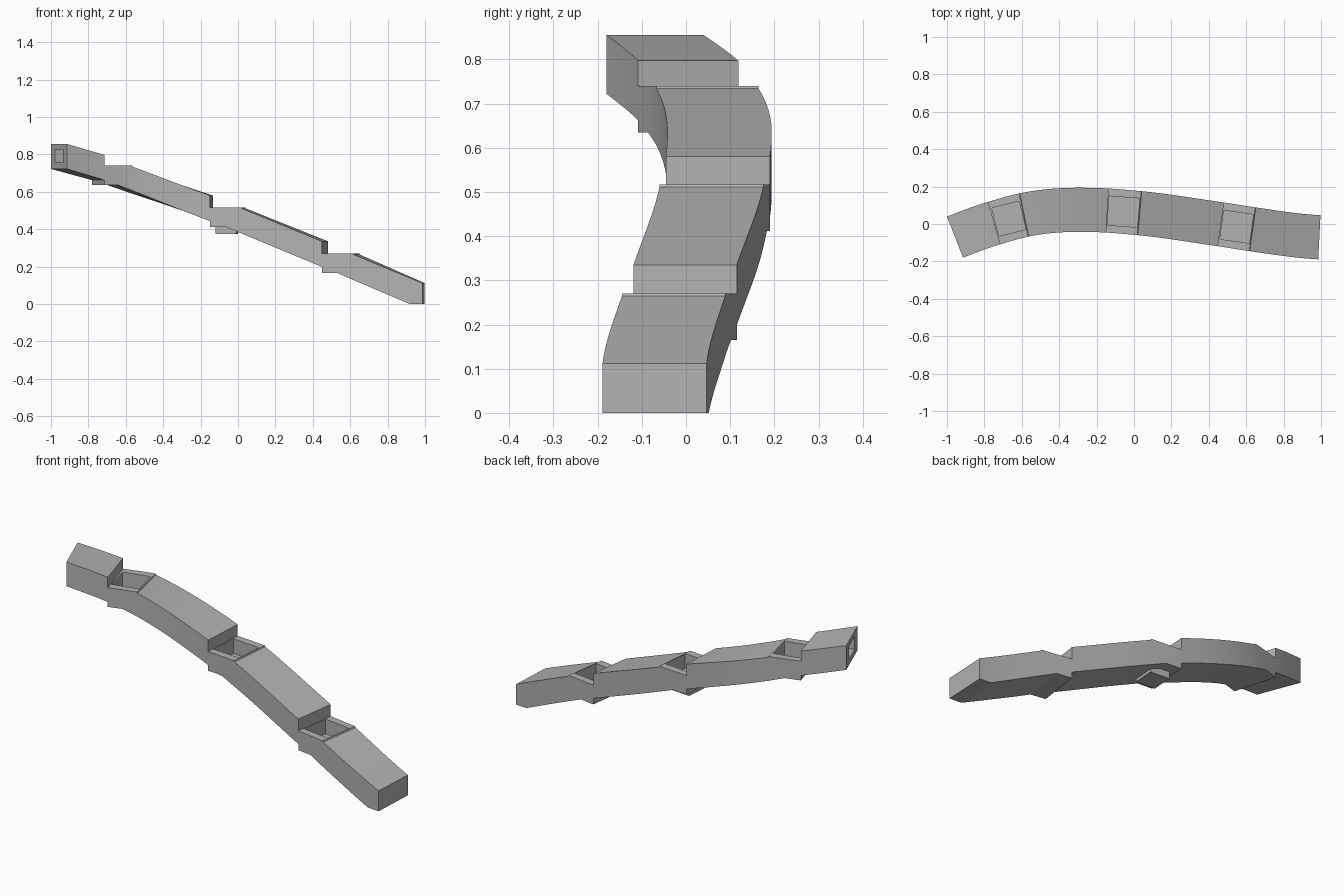
import bpy, bmesh, math
from mathutils import Vector, Matrix

if "Cube" in bpy.data.objects:
    bpy.data.objects.remove(bpy.data.objects["Cube"])

HALF = 0.118      # half width of the chute
THICK = 0.137     # vertical thickness of the sloping body
BASIN = 0.105     # height of each basin box

stone = bpy.data.materials.new("mid grey")
stone.use_nodes = True
stone.diffuse_color = (0.45, 0.45, 0.45, 1)
stone.node_tree.nodes["Principled BSDF"].inputs["Base Color"].default_value = (0.45, 0.45, 0.45, 1)

# Centre line in plan: x, y, slope
PATH = [(-0.957, -0.07, 0.39), (-0.747, 0.005, 0.29), (-0.59, 0.048, 0.21),
        (-0.3, 0.076, 0.0), (-0.142, 0.072, -0.06), (0.028, 0.058, -0.09),
        (0.465, -0.002, -0.14), (0.632, -0.028, -0.14), (0.991, -0.071, -0.05)]


def centre(x):
    """Point and unit tangent on the centre line."""
    i = max(k for k in range(len(PATH) - 1) if k == 0 or PATH[k][0] <= x)
    (x0, y0, m0), (x1, y1, m1) = PATH[i], PATH[i + 1]
    h = x1 - x0
    t = (x - x0) / h
    y = ((1 + 2 * t) * (1 - t) ** 2 * y0 + t * (1 - t) ** 2 * h * m0
         + t * t * (3 - 2 * t) * y1 + t * t * (t - 1) * h * m1)
    return Vector((x, y, 0)), Vector((1, m0 + (m1 - m0) * t, 0)).normalized()


def level(profile, x):
    """Linear height along a profile of (x, z) points."""
    for (xa, za), (xb, zb) in zip(profile, profile[1:]):
        if x <= xb:
            return za + (zb - za) * (x - xa) / (xb - xa)
    return profile[-1][1]


def finish(name, bm):
    bmesh.ops.recalc_face_normals(bm, faces=bm.faces)
    mesh = bpy.data.meshes.new(name)
    bm.to_mesh(mesh)
    bm.free()
    mesh.materials.append(stone)
    obj = bpy.data.objects.new(name, mesh)
    bpy.context.collection.objects.link(obj)
    return obj


def chute(name, top, bottom):
    """Loft a rectangular section along the centre line."""
    xa, xb = top[0][0], top[-1][0]
    stations = {xa + (xb - xa) * k / 14 for k in range(15)}
    stations |= {p[0] for p in top + bottom}
    bm = bmesh.new()
    rings = []
    for x in sorted(stations):
        p, t = centre(x)
        side = Vector((-t.y, t.x, 0)) * HALF
        lo, hi = Vector((0, 0, level(bottom, x))), Vector((0, 0, level(top, x)))
        rings.append([bm.verts.new(p + c) for c in (side + hi, side + lo, lo - side, hi - side)])
    for a, b in zip(rings, rings[1:]):
        for k in range(4):
            bm.faces.new((a[k], a[(k + 1) % 4], b[(k + 1) % 4], b[k]))
    bm.faces.new(rings[0])
    bm.faces.new(rings[-1])
    return finish(name, bm)


def block(name, x, length, width, z0, z1):
    """Box aligned with the centre line at x."""
    p, t = centre(x)
    p.z = (z0 + z1) / 2
    place = Matrix.Translation(p) @ Matrix.Rotation(math.atan2(t.y, t.x), 4, 'Z')
    bm = bmesh.new()
    bmesh.ops.create_cube(bm, size=1, matrix=place @ Matrix.Diagonal((length, width, z1 - z0, 1)))
    return finish(name, bm)


def cut(obj, cutter):
    mod = obj.modifiers.new("hollow", 'BOOLEAN')
    mod.operation = 'DIFFERENCE'
    mod.solver = 'EXACT'
    mod.object = cutter
    cutter.hide_render = True
    cutter.hide_viewport = True
    cutter.display_type = 'WIRE'


# Entry section with a square opening in its end
entry = chute("entry_chute", [(-0.957, 0.855), (-0.747, 0.797)],
              [(-0.957, 0.722), (-0.747, 0.662)])
cut(entry, block("entry_opening_cutter", -0.95, 0.2, 0.118, 0.755, 0.825))
parts = [entry]

# Each lower section: basin start, basin end, rim height, lower end, lower height
SECTIONS = [("upper", -0.747, -0.59, 0.74, -0.142, 0.58),
            ("middle", -0.142, 0.028, 0.517, 0.465, 0.335),
            ("lower", 0.465, 0.632, 0.27, 0.991, 0.112)]
for label, start, end, rim, stop, low in SECTIONS:
    mid = (start + end) / 2
    top = [(start, rim), (end, rim), (end + 0.003, rim - 0.006), (stop, low)]
    bottom = [(start, rim - BASIN), (mid, rim - BASIN)]
    bottom += [(0.925, 0), (stop, 0)] if label == "lower" else [(stop, low - THICK)]
    body = chute(label + "_chute", top, bottom)
    cut(body, block(label + "_basin_cutter", mid, end - start - 0.008, 0.155, rim - 0.08, rim + 0.05))
    parts.append(body)

# Small block hanging beneath the middle basin
parts.append(block("basin_underside_block", -0.06, 0.11, 0.12, 0.375, 0.43))

for obj in parts[:-1]:
    bpy.ops.object.select_all(action='DESELECT')
    obj.select_set(True)
    bpy.context.view_layer.objects.active = obj
    bpy.ops.object.shade_smooth_by_angle(angle=math.radians(15))
